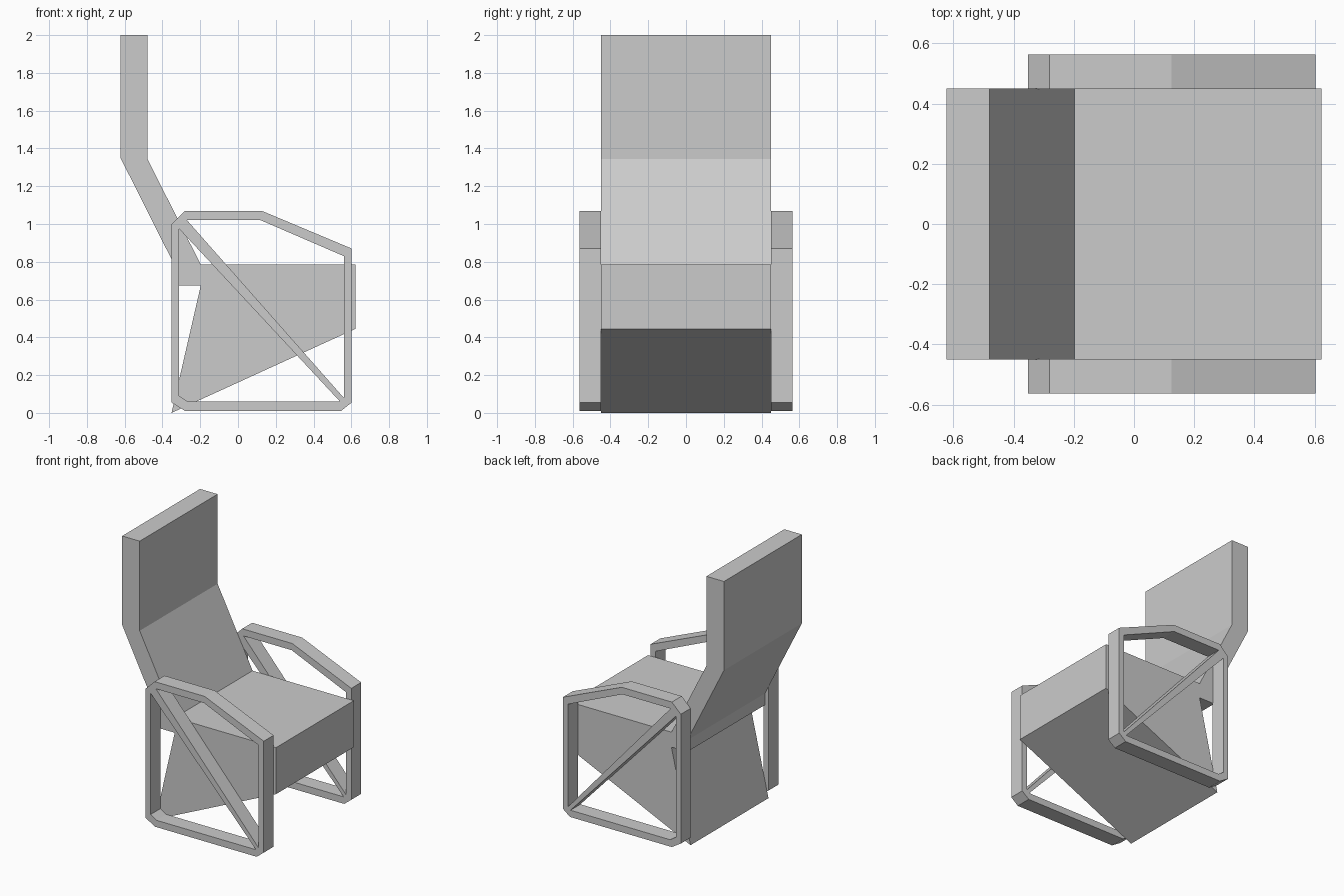
import bpy, bmesh

if "Cube" in bpy.data.objects:
    bpy.data.objects.remove(bpy.data.objects["Cube"])


def finish(name, bm):
    bmesh.ops.recalc_face_normals(bm, faces=bm.faces)
    mesh = bpy.data.meshes.new(name)
    bm.to_mesh(mesh)
    bm.free()
    obj = bpy.data.objects.new(name, mesh)
    bpy.context.collection.objects.link(obj)
    return obj


def prism(name, profile, y0, y1):
    """Extrude an xz profile from y0 to y1."""
    bm = bmesh.new()
    a = [bm.verts.new((x, y0, z)) for x, z in profile]
    b = [bm.verts.new((x, y1, z)) for x, z in profile]
    bm.faces.new(a)
    bm.faces.new(b[::-1])
    for i in range(len(a)):
        j = (i + 1) % len(a)
        bm.faces.new((a[i], b[i], b[j], a[j]))
    return finish(name, bm)


def ring(name, outer, inner, y0, y1):
    """Flat frame between two matching xz loops, extruded from y0 to y1."""
    bm = bmesh.new()
    oa, ob, ia, ib = [[bm.verts.new((x, y, z)) for x, z in loop]
                      for loop in (outer, inner) for y in (y0, y1)]
    for i in range(len(outer)):
        j = (i + 1) % len(outer)
        for p, q in ((oa, ob), (ob, ib), (ib, ia), (ia, oa)):
            bm.faces.new((p[i], q[i], q[j], p[j]))
    return finish(name, bm)


# Seat, wedge base and bent backrest in one profile
prism("seat_and_back", [
    (-0.622, 2), (-0.48, 2), (-0.48, 1.345), (-0.197, 0.785), (0.622, 0.785),
    (0.622, 0.445), (-0.352, 0.0), (-0.197, 0.675), (-0.325, 0.675),
    (-0.325, 0.76), (-0.622, 1.35)], -0.45, 0.45)

# Armrest frames with diagonal braces on both sides
outer = [(-0.352, 0.055), (-0.28, 0.01), (0.545, 0.01), (0.602, 0.055),
         (0.602, 0.87), (0.125, 1.07), (-0.28, 1.07), (-0.352, 1.0)]
inner = [(-0.312, 0.09), (-0.265, 0.06), (0.54, 0.06), (0.56, 0.08),
         (0.56, 0.83), (0.12, 1.02), (-0.27, 1.02), (-0.312, 0.975)]
brace = [inner[7], inner[6], inner[3], inner[2]]
for side, s in (("front", -1), ("rear", 1)):
    y0, y1 = sorted((s * 0.449, s * 0.563))
    ring(side + "_arm_frame", outer, inner, y0, y1)
    prism(side + "_arm_brace", brace, y0, y1)
